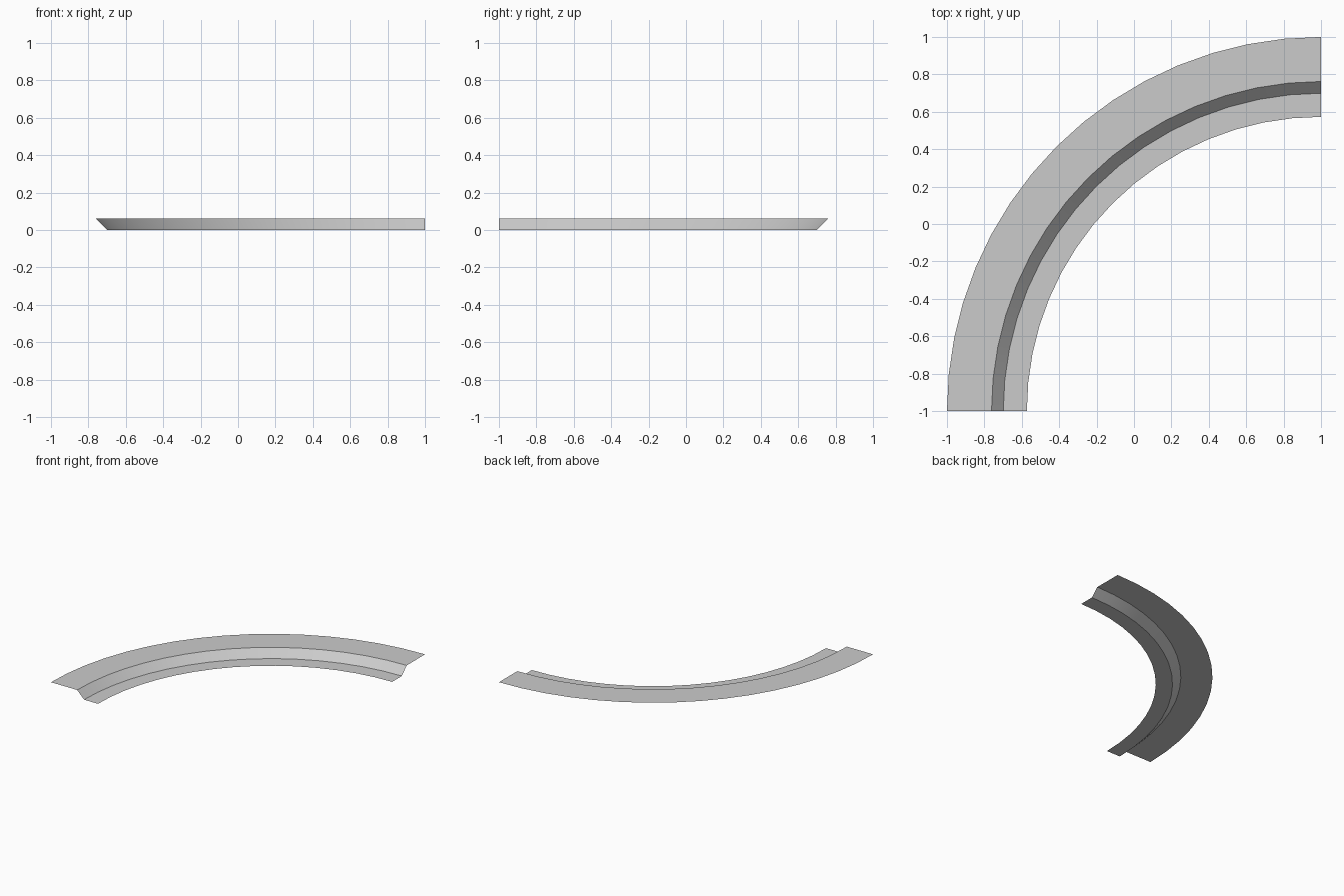
import bpy
import bmesh
from math import radians
from mathutils import Vector

cube = bpy.data.objects.get("Cube")
if cube:
    bpy.data.objects.remove(cube, do_unlink=True)

# Plain grey material
grey = bpy.data.materials.new("light_grey")
grey.use_nodes = True
colour = (0.6, 0.6, 0.6, 1.0)
grey.diffuse_color = colour
grey.node_tree.nodes["Principled BSDF"].inputs["Base Color"].default_value = colour

# Cross-section as (radius, height): lower road, sloped kerb, upper pavement
PROFILE = [(1.573, 0), (1.699, 0), (1.762, 0.063), (2, 0.063)]
CENTRE = Vector((1, -1, 0))
SEGMENTS = 16

# Sweep the open cross-section through a quarter turn
bm = bmesh.new()
verts = [bm.verts.new(CENTRE + Vector((-r, 0, z))) for r, z in PROFILE]
edges = [bm.edges.new(pair) for pair in zip(verts, verts[1:])]
bmesh.ops.spin(bm, geom=verts + edges, cent=CENTRE, axis=(0, 0, 1),
               angle=radians(-90), steps=SEGMENTS, use_duplicate=False)

# Every face looks upward
bm.normal_update()
bmesh.ops.reverse_faces(bm, faces=[f for f in bm.faces if f.normal.z < 0])

mesh = bpy.data.meshes.new("curved_kerb")
bm.to_mesh(mesh)
bm.free()
mesh.materials.append(grey)
kerb = bpy.data.objects.new("curved_kerb", mesh)
bpy.context.collection.objects.link(kerb)

# Smooth along the bend, crisp at the kerb creases
bpy.ops.object.select_all(action="DESELECT")
kerb.select_set(True)
bpy.context.view_layer.objects.active = kerb
bpy.ops.object.shade_smooth_by_angle(angle=radians(30))
